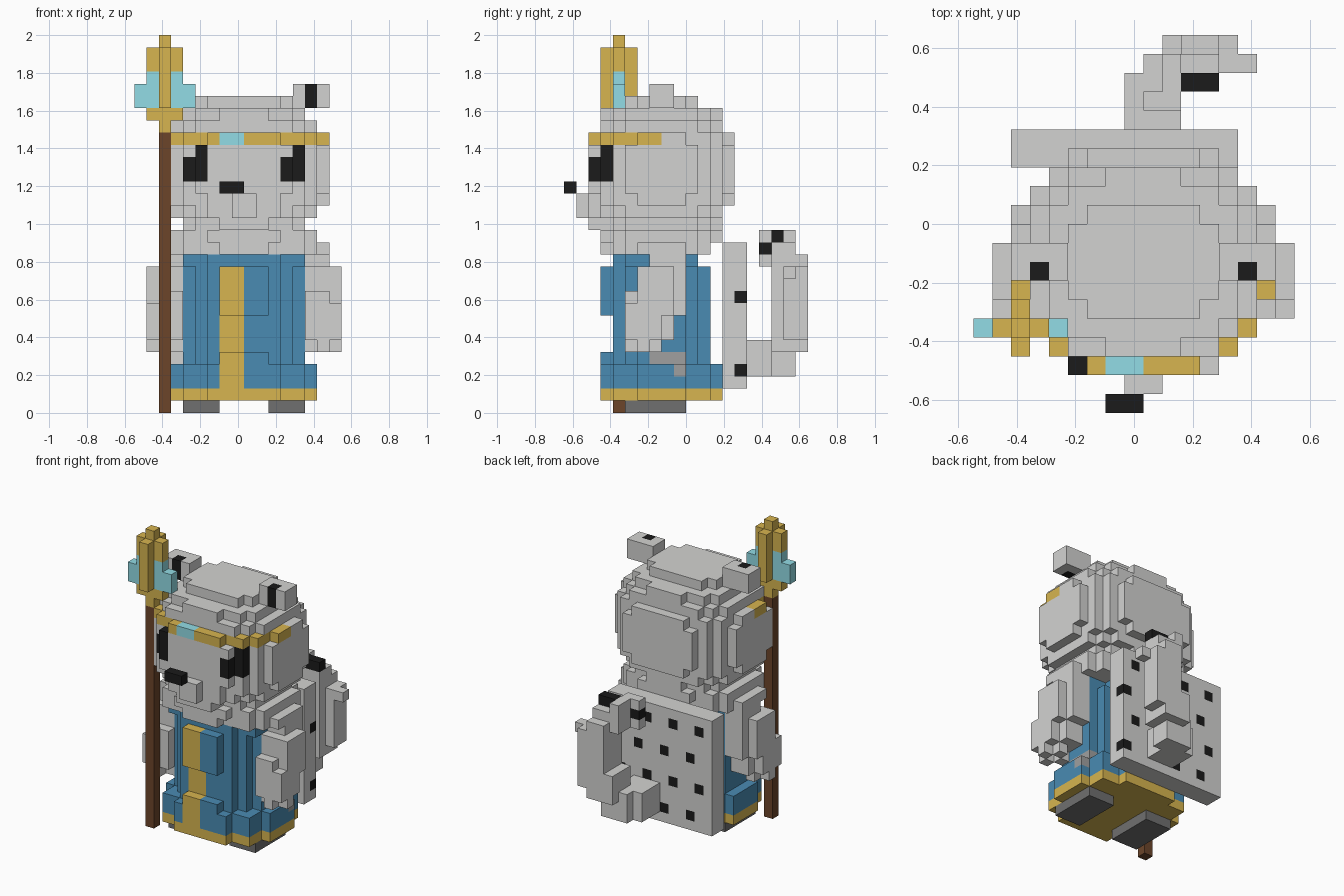
import bpy, bmesh

if "Cube" in bpy.data.objects:
    bpy.data.objects.remove(bpy.data.objects["Cube"])

U = 2 / 31                      # size of one block
taken = set()                   # cells already used by an earlier part


def mat(name, rgb):
    m = bpy.data.materials.new(name)
    m.diffuse_color = (*rgb, 1)
    m.use_nodes = True
    m.node_tree.nodes["Principled BSDF"].inputs["Base Color"].default_value = m.diffuse_color
    return m


MATS = {
    'fur': mat('light grey fur', (0.65, 0.65, 0.64)),
    'blue': mat('blue cloth', (0.068, 0.26, 0.45)),
    'gold': mat('gold trim', (0.68, 0.46, 0.08)),
    'cyan': mat('pale cyan gem', (0.29, 0.72, 0.79)),
    'wood': mat('brown wood', (0.15, 0.06, 0.023)),
    'black': mat('black', (0.011, 0.011, 0.011)),
    'dark': mat('dark grey foot', (0.16, 0.16, 0.16)),
    'mid': mat('mid grey lining', (0.35, 0.35, 0.35)),
}


def box(c, col, x0, x1, y0, y1, z0, z1):
    """Fill a block of cells with one colour."""
    for x in range(x0, x1):
        for y in range(y0, y1):
            for z in range(z0, z1):
                c[x, y, z] = col


def blob(c, col, mid, half, p, flat=False):
    """Fill a rounded block; flat keeps the outline the same at every height."""
    lo = [round(m - h) for m, h in zip(mid, half)]
    hi = [round(m + h) for m, h in zip(mid, half)]
    for x in range(lo[0], hi[0]):
        for y in range(lo[1], hi[1]):
            for z in range(lo[2], hi[2]):
                d = [abs(v + 0.5 - m) / h for v, m, h in zip((x, y, z), mid, half)]
                if sum(v ** p for v in (d[:2] if flat else d)) <= 1:
                    c[x, y, z] = col


SIDES = {
    (1, 0, 0): ((1, 0, 0), (1, 1, 0), (1, 1, 1), (1, 0, 1)),
    (-1, 0, 0): ((0, 0, 0), (0, 0, 1), (0, 1, 1), (0, 1, 0)),
    (0, 1, 0): ((0, 1, 0), (0, 1, 1), (1, 1, 1), (1, 1, 0)),
    (0, -1, 0): ((0, 0, 0), (1, 0, 0), (1, 0, 1), (0, 0, 1)),
    (0, 0, 1): ((0, 0, 1), (1, 0, 1), (1, 1, 1), (0, 1, 1)),
    (0, 0, -1): ((0, 0, 0), (0, 1, 0), (1, 1, 0), (1, 0, 0)),
}


def build(name, cells):
    """Turn the cells into one object made of the outer faces only."""
    cells = {k: v for k, v in cells.items() if k not in taken}
    taken.update(cells)
    cols = sorted(set(cells.values()))
    bm, verts = bmesh.new(), {}
    for (x, y, z), col in cells.items():
        for (dx, dy, dz), quad in SIDES.items():
            if (x + dx, y + dy, z + dz) in cells:
                continue
            face = []
            for a, b, c in quad:
                k = (x + a, y + b, z + c)
                if k not in verts:
                    verts[k] = bm.verts.new(((k[0] - 8.5) * U, (k[1] - 10) * U, k[2] * U))
                face.append(verts[k])
            bm.faces.new(face).material_index = cols.index(col)
    me = bpy.data.meshes.new(name)
    bm.to_mesh(me)
    bm.free()
    for col in cols:
        me.materials.append(MATS[col])
    bpy.context.collection.objects.link(bpy.data.objects.new(name, me))


# Staff: wooden pole, golden cross-shaped head, gem wings
c = {}
box(c, 'wood', 2, 3, 4, 5, 0, 23)
build('staff_pole', c)
c = {}
box(c, 'gold', 1, 4, 4, 5, 24, 30)
box(c, 'gold', 2, 3, 3, 6, 25, 30)
box(c, 'cyan', 0, 5, 4, 5, 25, 27)
box(c, 'cyan', 1, 4, 4, 5, 27, 28)
box(c, 'gold', 2, 3, 4, 5, 23, 31)
build('staff_head', c)

# Round head with headband, muzzle and eyes
c = {}
blob(c, 'fur', (9, 8, 20), (7, 6, 6), 2.6)
for k in list(c):
    if k[2] == 22 and k[1] < 8:
        c[k] = 'gold'
box(c, 'fur', 6, 12, 2, 4, 16, 18)
box(c, 'fur', 7, 11, 2, 4, 15, 16)
box(c, 'cyan', 7, 9, 2, 3, 22, 23)
c.pop((5, 2, 22), None)
box(c, 'black', 5, 6, 2, 3, 19, 22)
box(c, 'black', 4, 5, 3, 4, 19, 21)
box(c, 'black', 12, 13, 2, 3, 19, 21)
box(c, 'black', 13, 14, 3, 4, 19, 22)
build('head', c)

c = {}
box(c, 'fur', 8, 10, 1, 2, 16, 18)
build('snout', c)
c = {}
box(c, 'black', 7, 9, 0, 1, 18, 19)
build('nose', c)

# Ears
for side, x in (('left', 2), ('right', 13)):
    c = {}
    box(c, 'fur', x, x + 3, 7, 9, 25, 27)
    box(c, 'black', x + 1, x + 2, 7, 8, 25, 27)
    build(side + '_ear', c)

# Fur collar and shoulders
c = {}
blob(c, 'fur', (9, 8, 14.5), (6, 5, 0.5), 2.6, True)
blob(c, 'fur', (9, 8, 13.5), (7, 4, 0.5), 2.8, True)
box(c, 'fur', 7, 11, 3, 5, 13, 15)
build('collar', c)

# Arms with small fingers, mirrored about the body centre
for side in ('left', 'right'):
    c = {}
    box(c, 'fur', 14, 16, 7, 10, 12, 13)
    box(c, 'fur', 14, 16, 6, 10, 8, 12)
    box(c, 'fur', 16, 17, 6, 9, 8, 12)
    box(c, 'fur', 14, 16, 5, 9, 6, 10)
    box(c, 'fur', 16, 17, 5, 8, 6, 9)
    for x, y in ((14, 6), (16, 6), (15, 5), (15, 7)):
        c[x, y, 5] = 'fur'
    if side == 'left':
        c = {(17 - x, y, z): v for (x, y, z), v in c.items()}
    build(side + '_arm', c)

# Robe with flared hem, gold border, gold front stripe and raised lapel
c = {}
blob(c, 'blue', (9, 8, 7), (5, 4, 5), 2.8, True)
blob(c, 'blue', (9, 7.5, 12.5), (5, 3.5, 0.5), 2.8, True)
blob(c, 'blue', (9, 8, 3), (6, 5, 1), 2.3, True)
blob(c, 'gold', (9, 8, 1.5), (6, 5, 0.5), 2.3, True)
box(c, 'blue', 7, 11, 3, 4, 8, 12)
box(c, 'blue', 7, 11, 3, 4, 4, 5)
box(c, 'gold', 7, 9, 3, 5, 1, 5)
box(c, 'gold', 7, 9, 4, 5, 5, 12)
box(c, 'gold', 7, 9, 3, 4, 8, 12)
box(c, 'mid', 13, 14, 7, 10, 4, 5)
box(c, 'mid', 14, 15, 9, 10, 3, 4)
build('robe', c)

# Feet
for side, x in (('left', 4), ('right', 11)):
    c = {}
    box(c, 'dark', x, x + 3, 5, 10, 0, 1)
    build(side + '_foot', c)

# Cape with staggered black spots
c = {}
box(c, 'fur', 2, 14, 13, 15, 2, 14)
for z in (3, 6, 9, 12):
    for x in range(4 if z in (3, 9) else 3, 14, 3):
        c[x, 14, z] = 'black'
build('cape', c)

# Tail curling sideways and up, with a black-banded tip
c = {}
box(c, 'fur', 8, 11, 15, 18, 3, 6)
box(c, 'fur', 9, 12, 17, 19, 3, 6)
box(c, 'fur', 10, 13, 17, 20, 5, 8)
box(c, 'fur', 11, 13, 17, 20, 8, 13)
box(c, 'fur', 13, 14, 18, 20, 6, 12)
box(c, 'fur', 14, 15, 18, 19, 11, 12)
box(c, 'fur', 10, 13, 17, 19, 12, 14)
box(c, 'fur', 10, 11, 17, 19, 14, 15)
box(c, 'fur', 9, 11, 16, 17, 12, 15)
box(c, 'black', 11, 13, 17, 18, 14, 15)
box(c, 'black', 9, 11, 16, 17, 13, 14)
build('tail', c)
